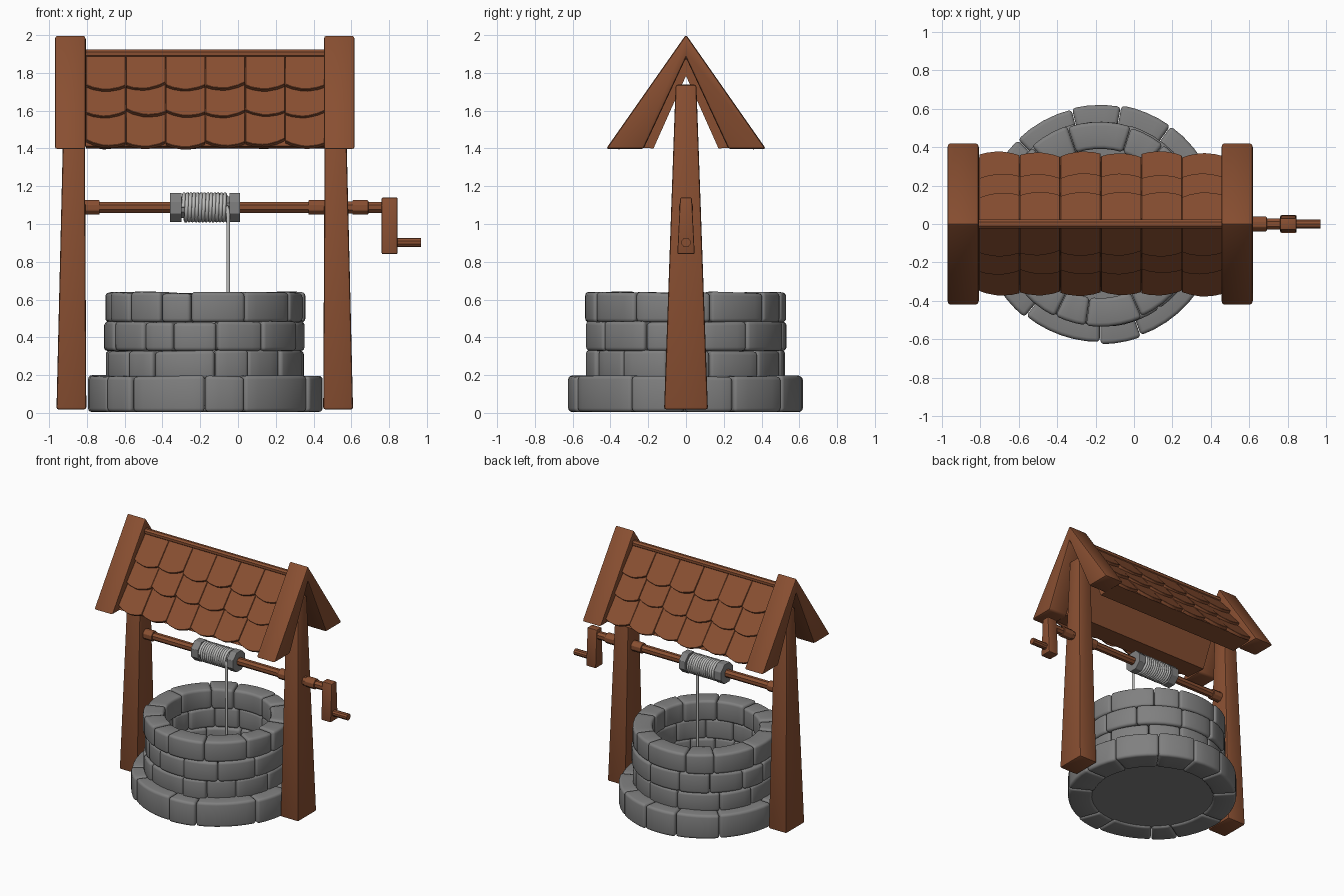
import bpy, bmesh, math, random
from mathutils import Vector

if "Cube" in bpy.data.objects:
    bpy.data.objects.remove(bpy.data.objects["Cube"])
random.seed(4)
CX = -0.176  # centre line of the well and roof


def material(name, rgb):
    m = bpy.data.materials.new(name)
    m.diffuse_color = (*rgb, 1)
    m.use_nodes = True
    m.node_tree.nodes["Principled BSDF"].inputs["Base Color"].default_value = m.diffuse_color
    return m


WOOD = material("brown wood", (0.25, 0.078, 0.031))
STONE = material("grey stone", (0.216, 0.216, 0.216))
ROPE = material("pale rope", (0.5, 0.5, 0.49))


def finish(name, bm, mat, bevel=0.0, segs=2, smooth=35):
    bmesh.ops.recalc_face_normals(bm, faces=bm.faces)
    if bevel:
        edges = [e for e in bm.edges if e.calc_face_angle(0) > math.radians(40)]
        bmesh.ops.bevel(bm, geom=edges, offset=bevel, segments=segs, profile=0.5,
                        affect='EDGES', clamp_overlap=True)
    me = bpy.data.meshes.new(name)
    bm.to_mesh(me)
    bm.free()
    me.materials.append(mat)
    if smooth:
        me.polygons.foreach_set("use_smooth", [True] * len(me.polygons))
        me.set_sharp_from_angle(angle=math.radians(smooth))
    ob = bpy.data.objects.new(name, me)
    bpy.context.collection.objects.link(ob)
    return ob


def loft(bm, rings):
    """Skin a list of equal point loops and cap both ends."""
    vs = [[bm.verts.new(p) for p in r] for r in rings]
    n = len(vs[0])
    for a, b in zip(vs, vs[1:]):
        for i in range(n):
            bm.faces.new((a[i], a[(i + 1) % n], b[(i + 1) % n], b[i]))
    bm.faces.new(vs[0][::-1])
    bm.faces.new(vs[-1])


def xrod(name, x0, x1, r, z, mat, sides=8, bevel=0.0, smooth=0):
    """Faceted rod along x, flat side to the front."""
    bm = bmesh.new()
    angs = [2 * math.pi * (i + 0.5) / sides for i in range(sides)]
    loft(bm, [[(x, r * math.cos(a), z + r * math.sin(a)) for a in angs] for x in (x0, x1)])
    return finish(name, bm, mat, bevel, 2, smooth)


def rect(x0, x1, y0, y1, z):
    return [(x0, y0, z), (x1, y0, z), (x1, y1, z), (x0, y1, z)]


# --- stone rings of the well
def stone_ring(name, r_in, r_out, z0, z1, front_angles):
    cuts = list(front_angles)          # degrees from the front, then continue round
    end = cuts[0] + 360
    rest = end - cuts[-1]
    n = round(rest / 29)
    widths = [random.uniform(0.7, 1.3) for _ in range(n)]
    for w in widths:
        cuts.append(cuts[-1] + rest * w / sum(widths))
    bm = bmesh.new()
    for a0, a1 in zip(cuts, cuts[1:]):
        ro = r_out + random.uniform(-0.012, 0.006)
        ri = r_in + random.uniform(-0.008, 0.008)
        top = [z1 + random.uniform(-0.008, 0.003) for _ in range(2)]
        gap = 0.15
        steps = max(2, round((a1 - a0) / 7))
        rings = []
        for i in range(steps + 1):
            t = i / steps
            a = math.radians(a0 + gap + (a1 - a0 - 2 * gap) * t)
            zt = top[0] * (1 - t) + top[1] * t
            s, c = math.sin(a), -math.cos(a)
            rings.append([(CX + r * s, r * c, z) for r, z in
                          ((ri, z0), (ro, z0), (ro, zt), (ri, zt))])
        loft(bm, rings)
    finish(name, bm, STONE, 0.02, 3, 40)


stone_ring("base_stones", 0.44, 0.622, 0.005, 0.197, (-57, -39, 0, 20, 62))
stone_ring("lower_stones", 0.40, 0.532, 0.18, 0.333, (-75, -50, -31, 6, 26, 50))
stone_ring("middle_stones", 0.40, 0.532, 0.328, 0.485, (-66, -38, -19, 7, 35, 66))
stone_ring("top_stones", 0.385, 0.535, 0.48, 0.64, (-69, -48, -26, -8, 24, 59))

# floor of the well
bm = bmesh.new()
loft(bm, [[(CX + 0.47 * math.cos(math.tau * i / 40), 0.47 * math.sin(math.tau * i / 40), z)
           for i in range(40)] for z in (0.02, 0.04)])
finish("well_floor", bm, STONE)

# --- tapered posts and gable beams, one set on each side
for side, label in ((-1, "left"), (1, "right")):
    def span(c, h):
        return CX + side * c - h, CX + side * c + h
    bm = bmesh.new()
    loft(bm, [rect(*span(0.706, 0.079), -0.116, 0.116, 0.018),
              rect(*span(0.690, 0.054), -0.055, 0.055, 1.738)])
    finish(label + "_post", bm, WOOD, 0.012)
    bm = bmesh.new()
    gable = [(0, 2.003), (0.424, 1.397), (0.225, 1.397), (0, 1.88), (-0.225, 1.397), (-0.424, 1.397)]
    loft(bm, [[(x, y, z) for y, z in gable] for x in span(0.712, 0.082)])
    finish(label + "_gable_beam", bm, WOOD, 0.014)

# --- roof body under the shingles
X0, X1 = -0.805, 0.46
bm = bmesh.new()
body = [(0, 1.88), (0.345, 1.412), (0.172, 1.4), (0, 1.785), (-0.172, 1.4), (-0.345, 1.412)]
loft(bm, [[(x, y, z) for y, z in body] for x in (X0, X1)])
finish("roof_body", bm, WOOD, 0, 2, 0)

# --- scalloped shingles, three rows of six on each slope
down = Vector((0, 0.594, -0.804))
out = Vector((0, 0.804, 0.594))
W = (X1 - X0) / 6
for side, label in ((-1, "front"), (1, "back")):
    bm = bmesh.new()
    for s0, s1, lift in ((0.0, 0.205, 0.010), (0.17, 0.375, 0.004), (0.34, 0.572, -0.002)):
        for k in range(6):
            xa, xb = X0 + k * W + 0.001, X0 + (k + 1) * W - 0.001
            skew, drop = random.uniform(-0.012, 0.012), random.uniform(-0.008, 0.006)
            tip = lift + 0.018 + random.uniform(-0.003, 0.004)
            outline = [(xa, s0, lift), (xb, s0, lift)]
            for u in (1, 0.65, 0.15, -0.15, -0.65, -1):
                outline.append(((xa + xb) / 2 + u * (xb - xa) / 2,
                                s1 + drop + skew * u + 0.03 * (1 - u * u), tip))
            rings = []
            for th in (-0.022, 0.004):
                ring = []
                for x, s, h in outline:
                    p = Vector((x, 0, 1.885)) + down * s + out * (h + th)
                    ring.append((p.x, side * p.y, p.z))
                rings.append(ring)
            loft(bm, rings)
    finish(label + "_shingles", bm, WOOD, 0.002, 1, 30)
xrod("ridge_pole", -0.82, 0.475, 0.024, 1.902, WOOD)

# --- axle, collars and crank
AZ = 1.088
xrod("axle", -0.86, 0.78, 0.031, AZ, WOOD)
for name, a, b in (("left_collar", -0.83, -0.732), ("right_collar", 0.372, 0.47),
                   ("outer_collar", 0.605, 0.69)):
    xrod(name, a, b, 0.041, AZ, WOOD, 8, 0.004)
xrod("post_bushing", 0.55, 0.61, 0.034, AZ, WOOD)
bm = bmesh.new()
loft(bm, [rect(0.76, 0.845, -0.046, 0.046, 0.841), rect(0.76, 0.845, -0.031, 0.031, 1.14)])
finish("crank_arm", bm, WOOD, 0.007)
xrod("crank_handle", 0.83, 0.97, 0.025, 0.902, WOOD, 10)

# --- spool with flanges
xrod("spool_core", -0.32, -0.03, 0.062, AZ, STONE)
xrod("spool_left_end", -0.361, -0.298, 0.083, AZ, STONE, 8, 0.003)
xrod("spool_right_end", -0.046, 0.011, 0.083, AZ, STONE, 8, 0.003)

# --- rope: helical winding that ends in a straight drop into the well
pts = []
turns, per = 13, 16
for i in range(turns * per + 1):
    a = math.tau * i / per
    pts.append((-0.29 + 0.235 * i / (turns * per), -0.068 * math.cos(a), AZ + 0.070 * math.sin(a)))
pts += [(-0.052, -0.070, AZ - 0.03), (-0.052, -0.070, 0.03)]
cu = bpy.data.curves.new("rope", 'CURVE')
cu.dimensions = '3D'
cu.bevel_depth = 0.0105
cu.bevel_resolution = 1
cu.use_fill_caps = True
sp = cu.splines.new('POLY')
sp.points.add(len(pts) - 1)
for p, co in zip(sp.points, pts):
    p.co = (*co, 1)
cu.materials.append(ROPE)
bpy.context.collection.objects.link(bpy.data.objects.new("rope", cu))
